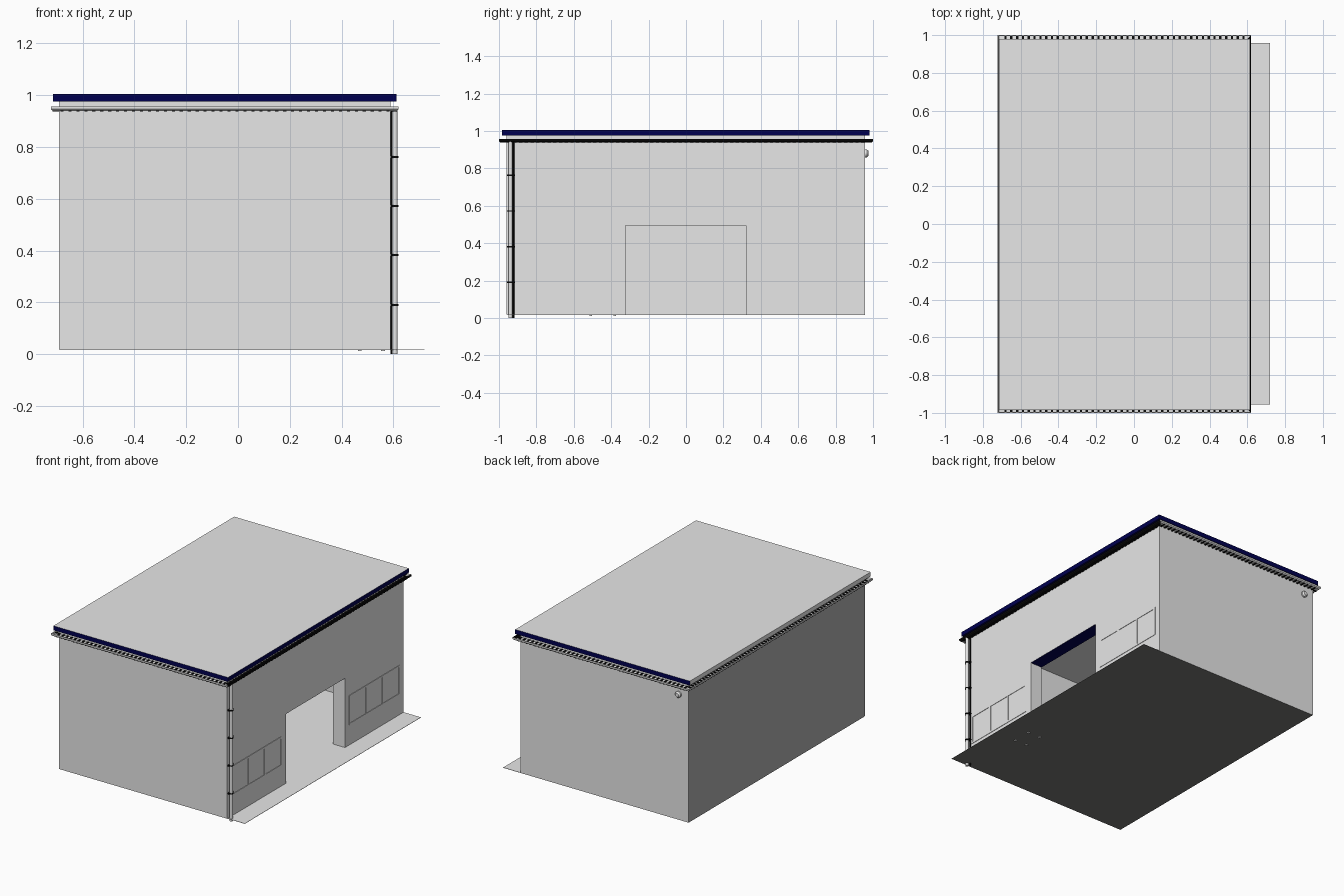
import bpy, bmesh, math
from mathutils import Matrix

if "Cube" in bpy.data.objects:
    bpy.data.objects.remove(bpy.data.objects["Cube"])


def material(name, colour):
    m = bpy.data.materials.new(name)
    m.diffuse_color = (*colour, 1)
    m.use_nodes = True
    m.node_tree.nodes["Principled BSDF"].inputs["Base Color"].default_value = m.diffuse_color
    return m


GREY = material("light_grey", (0.8, 0.8, 0.8))
NAVY = material("navy_blue", (0.0, 0.0, 0.08))
MID = material("mid_grey", (0.42, 0.42, 0.42))
DARK = material("dark_grey", (0.18, 0.18, 0.17))
BLACK = material("black", (0.003, 0.003, 0.003))


def finish(name, bm, mats):
    bmesh.ops.recalc_face_normals(bm, faces=bm.faces)
    me = bpy.data.meshes.new(name)
    bm.to_mesh(me)
    bm.free()
    for m in mats:
        me.materials.append(m)
    ob = bpy.data.objects.new(name, me)
    bpy.context.collection.objects.link(ob)
    return ob


def add_box(bm, x0, x1, y0, y1, z0, z1):
    mat = Matrix.Translation(((x0 + x1) / 2, (y0 + y1) / 2, (z0 + z1) / 2)) \
        @ Matrix.Diagonal((x1 - x0, y1 - y0, z1 - z0, 1))
    bmesh.ops.create_cube(bm, size=1, matrix=mat)


def boxes(name, specs, mat=GREY):
    bm = bmesh.new()
    for s in specs:
        add_box(bm, *s)
    return finish(name, bm, [mat])


def cylinder(name, loc, r, depth, rot=None, r2=None, sides=16, mat=GREY):
    bm = bmesh.new()
    m = Matrix.Translation(loc) @ (rot or Matrix())
    bmesh.ops.create_cone(bm, cap_ends=True, segments=sides, radius1=r,
                          radius2=r if r2 is None else r2, depth=depth, matrix=m)
    ob = finish(name, bm, [mat])
    for p in ob.data.polygons:
        p.use_smooth = len(p.vertices) == 4
    return ob


# Main dimensions
X0, X1, Y0, Y1 = -0.69, 0.59, -0.96, 0.957
Z0, ZT, T = 0.018, 0.975, 0.015
D0, D1, DZ = -0.323, 0.32, 0.495

# Floor with the strip of paving in front of the entrance, dark underneath
bm = bmesh.new()
add_box(bm, X0, 0.721, Y0 + 0.004, Y1, 0.0165, 0.0185)
bm.normal_update()
for f in bm.faces:
    f.material_index = 1 if f.normal.z < -0.5 else 0
finish("floor_slab", bm, [GREY, DARK])

# Hollow shell of walls, with the entrance left open on the right
boxes("front_and_back_walls", [
    (X0, X1, Y0, Y0 + T, Z0, ZT),
    (X0, X1, Y1 - T, Y1, Z0, ZT)])
bm = bmesh.new()
add_box(bm, X0 - 0.0005, X0 + T, Y0, Y1, Z0, ZT)
bm.normal_update()
for f in bm.faces:
    f.material_index = 1 if f.normal.x < -0.5 else 0
finish("left_wall", bm, [GREY, MID])
boxes("entrance_wall", [
    (X1 - T, X1, Y0 + T, D0, Z0, ZT),
    (X1 - T, X1, D1, Y1 - T, Z0, ZT),
    (X1 - T, X1, D0, D1, DZ, ZT)])

# Entrance returns and blue lintel underside
boxes("entrance_jambs", [
    (X1 - 0.09, X1 - T, D0 - T, D0, Z0, DZ),
    (X1 - 0.09, X1 - T, D1, D1 + T, Z0, DZ)])
boxes("entrance_lintel", [(X1 - 0.09, X1 - 0.001, D0, D1, DZ - 0.001, DZ + 0.006)], NAVY)

# Ceiling
boxes("ceiling", [(X0 + T, X1 - T, Y0 + T, Y1 - T, 0.955, 0.97)])


# Three-pane windows either side of the entrance
def window(name, y0, y1, z0=0.155, z1=0.36, w=0.012):
    xa, xb = X1 - 0.002, X1 + 0.003
    specs = [(xa, xb, y0, y1, z0, z0 + w), (xa, xb, y0, y1, z1 - w, z1)]
    for i in range(4):
        y = y0 + (y1 - y0 - w) * i / 3
        specs.append((xa, xb, y, y + w, z0 + w, z1 - w))
    boxes(name, specs)


window("window_frame_left", -0.91, -0.37)
window("window_frame_right", 0.365, 0.915)

# Roof: blue fascia on three sides, grey on top and on the left side
bm = bmesh.new()
add_box(bm, -0.715, 0.613, -0.985, 0.98, ZT, 1.005)
bm.normal_update()
for f in bm.faces:
    f.material_index = 0 if f.normal.z > 0.5 or f.normal.x < -0.5 else 1
finish("roof_with_fascia", bm, [GREY, NAVY])

# Gutter running all round: a profile of (inset, height) swept as rectangles,
# black on the entrance side
profile = [(0.042, 0.945), (0.026, 0.939), (0.007, 0.939), (0, 0.946), (0, 0.957),
           (0.004, 0.957), (0.006, 0.947), (0.042, 0.950)]
bm = bmesh.new()
rings = []
for d, z in profile:
    a, b, c = -0.722 + d, 0.62 - d, 1.0 - d
    rings.append([bm.verts.new(p) for p in
                  ((a, -c, z), (b, -c, z), (b, c, z), (a, c, z))])
for i, ring in enumerate(rings):
    nxt = rings[(i + 1) % len(rings)]
    for j in range(4):
        k = (j + 1) % 4
        f = bm.faces.new((ring[j], ring[k], nxt[k], nxt[j]))
        f.material_index = 1 if j == 1 else 0
finish("gutter", bm, [GREY, BLACK])

# Small black gutter brackets under the roof edge, showing above and below
specs = []
for z0, z1 in ((0.946, 0.953), (0.9375, 0.9405)):
    for i in range(64):
        y = -0.96 + i * 1.92 / 63
        for xa, xb in ((-0.716, X0), (X1, 0.614)):
            specs.append((xa, xb, y - 0.006, y + 0.006, z0, z1))
    for i in range(42):
        x = -0.68 + i * 1.26 / 41
        for ya, yb in ((-0.994, Y0), (Y1, 0.994)):
            specs.append((x - 0.006, x + 0.006, ya, yb, z0, z1))
boxes("gutter_brackets", specs, BLACK)

# Downpipe with a black rod beside it and black clips
px, py = 0.606, -0.939
clips = (0.19, 0.382, 0.572, 0.762)
cylinder("downpipe", (px, py, 0.472), 0.011, 0.944)
cylinder("downpipe_rod", (0.594, -0.922, 0.472), 0.005, 0.944, sides=8, mat=BLACK)
for i, z in enumerate(clips):
    cylinder(f"pipe_clip_{i + 1}", (px, py, z), 0.0135, 0.008, mat=BLACK)
boxes("pipe_clip_arms", [(X1 - 0.002, px, py - 0.018, py + 0.025, z - 0.004, z + 0.004)
                         for z in clips], BLACK)

# Four small studs under the floor near the downpipe
boxes("floor_studs", [(x - 0.007, x + 0.007, y - 0.007, y + 0.007, 0.011, 0.017)
                      for x in (0.47, 0.56) for y in (-0.51, -0.38)])

# Round lamp on the back wall
turn = Matrix.Rotation(-math.pi / 2, 4, 'X')
cylinder("lamp_base", (-0.615, Y1 + 0.005, 0.88), 0.021, 0.01, turn)
cylinder("lamp_cover", (-0.615, Y1 + 0.0145, 0.88), 0.021, 0.009, turn, 0.013)
